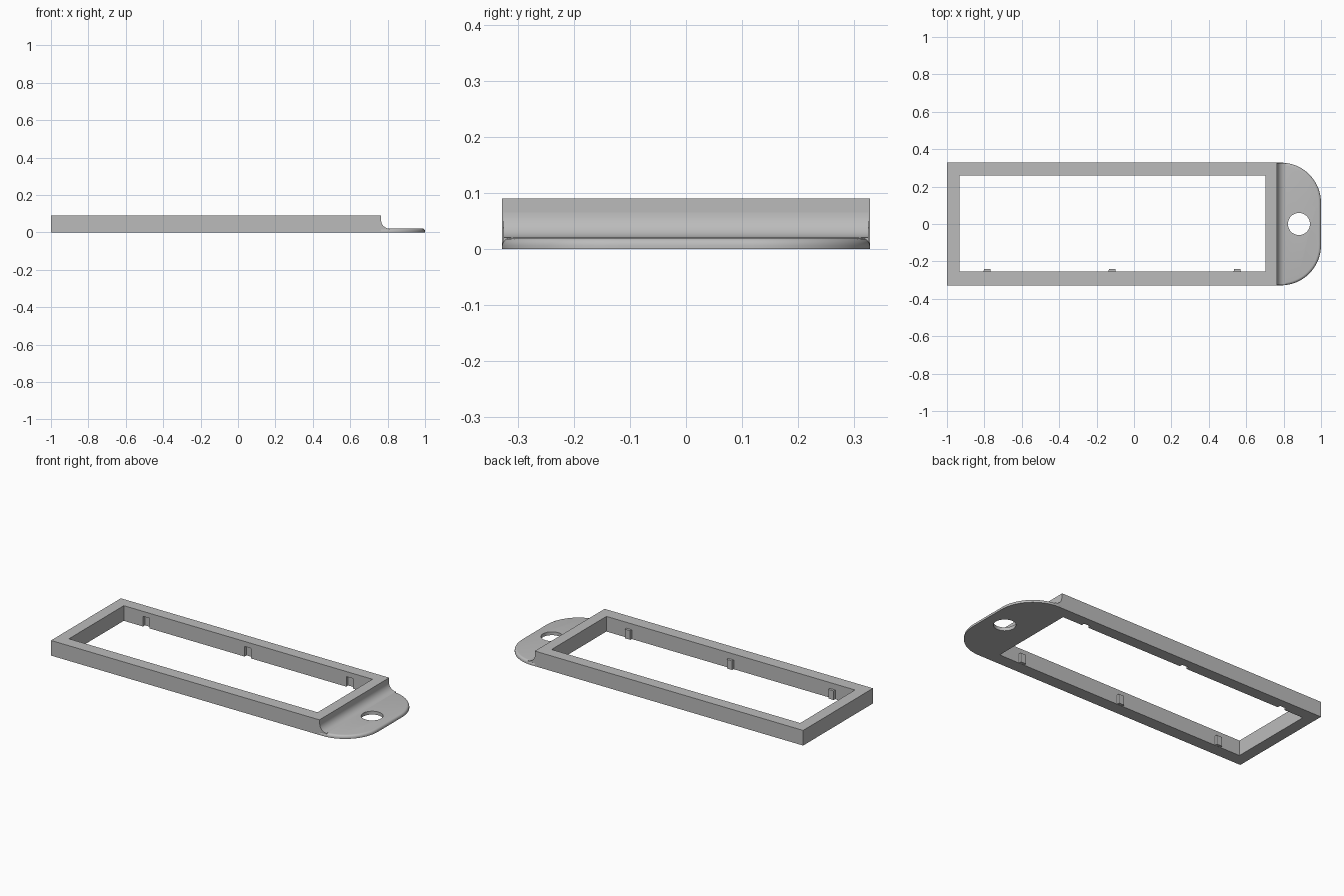
import bpy, bmesh, math

if "Cube" in bpy.data.objects:
    bpy.data.objects.remove(bpy.data.objects["Cube"])

grey = bpy.data.materials.new("plain grey")
grey.diffuse_color = (0.5, 0.5, 0.5, 1)
grey.use_nodes = True
grey.node_tree.nodes["Principled BSDF"].inputs["Base Color"].default_value = grey.diffuse_color


def loft(name, rings):
    """Closed solid through a stack of equal-length point rings."""
    bm = bmesh.new()
    vs = [[bm.verts.new(p) for p in ring] for ring in rings]
    n = len(rings[0])
    for a, b in zip(vs, vs[1:]):
        for i in range(n):
            j = (i + 1) % n
            bm.faces.new((a[i], a[j], b[j], b[i]))
    bm.faces.new(vs[0][::-1])
    bm.faces.new(vs[-1])
    bmesh.ops.recalc_face_normals(bm, faces=bm.faces)
    mesh = bpy.data.meshes.new(name)
    bm.to_mesh(mesh)
    bm.free()
    mesh.materials.append(grey)
    ob = bpy.data.objects.new(name, mesh)
    bpy.context.collection.objects.link(ob)
    return ob


def box(name, x0, x1, y0, y1, z0, z1):
    pts = [(x0, y0), (x1, y0), (x1, y1), (x0, y1)]
    return loft(name, [[(x, y, z) for x, y in pts] for z in (z0, z1)])


def cut(ob, cutter):
    mod = ob.modifiers.new("cut", 'BOOLEAN')
    mod.operation = 'DIFFERENCE'
    mod.solver = 'EXACT'
    mod.object = cutter
    bpy.context.view_layer.objects.active = ob
    bpy.ops.object.modifier_apply(modifier=mod.name)
    bpy.data.objects.remove(cutter)


def smooth(ob):
    bpy.ops.object.select_all(action='DESELECT')
    ob.select_set(True)
    bpy.context.view_layer.objects.active = ob
    bpy.ops.object.shade_smooth_by_angle(angle=math.radians(35))


END, HALF, TOP = 0.765, 0.328, 0.09      # frame end, half width, height
WIN_Y0, WIN_Y1 = -0.255, 0.26

# Rectangular frame with an open window
frame = box("frame", -1, END, -HALF, HALF, 0, TOP)
cut(frame, box("window_cutter", -0.933, 0.702, WIN_Y0, WIN_Y1, -0.1, 0.2))

# Notches under the back rail, matching nubs on the front rail
for i, x in enumerate((-0.785, -0.117, 0.552)):
    cut(frame, box("notch_cutter", x - 0.022, x + 0.022, WIN_Y1 - 0.02, WIN_Y1 + 0.018, -0.1, 0.06))
    plan = [(x - 0.02, WIN_Y0 - 0.005), (x + 0.02, WIN_Y0 - 0.005),
            (x + 0.017, WIN_Y0 + 0.015), (x - 0.017, WIN_Y0 + 0.015)]
    loft(f"nub_{i + 1}", [[(px, py, z) for px, py in plan] for z in (0.001, 0.055)])


def tab_ring(inset, z, r=0.215, steps=20):
    """Tab outline with two big round corners, shrunk by inset."""
    pts = [(END, -HALF + inset, z)]
    for side, start in ((-1, -90), (1, 0)):
        for k in range(steps + 1):
            a = math.radians(start + 90 * k / steps)
            pts.append((1 - r + (r - inset) * math.cos(a),
                        side * (HALF - r) + (r - inset) * math.sin(a), z))
    pts.append((END, HALF - inset, z))
    return pts


# Flat end tab with a rounded upper rim and a round hole
R = 0.014
rings = [tab_ring(0, 0)]
for k in range(6):
    a = math.radians(90 * k / 5)
    rings.append(tab_ring(R * (1 - math.cos(a)), 0.02 - R + R * math.sin(a)))
tab = loft("end_tab", rings)
circle = [(0.882 + 0.059 * math.cos(t * math.tau / 48), 0.059 * math.sin(t * math.tau / 48))
          for t in range(48)]
cut(tab, loft("hole_cutter", [[(x, y, z) for x, y in circle] for z in (-0.1, 0.1)]))
smooth(tab)

# Concave fillet between frame and tab
F = 0.045
profile = [(END + F, 0.01), (END - 0.005, 0.01), (END - 0.005, 0.02 + F)]
for k in range(11):
    a = math.radians(180 + 9 * k)
    profile.append((END + F + F * math.cos(a), 0.02 + F + F * math.sin(a)))
fillet = loft("fillet", [[(x, y, z) for x, z in profile] for y in (-HALF + 0.003, HALF - 0.003)])
smooth(fillet)
